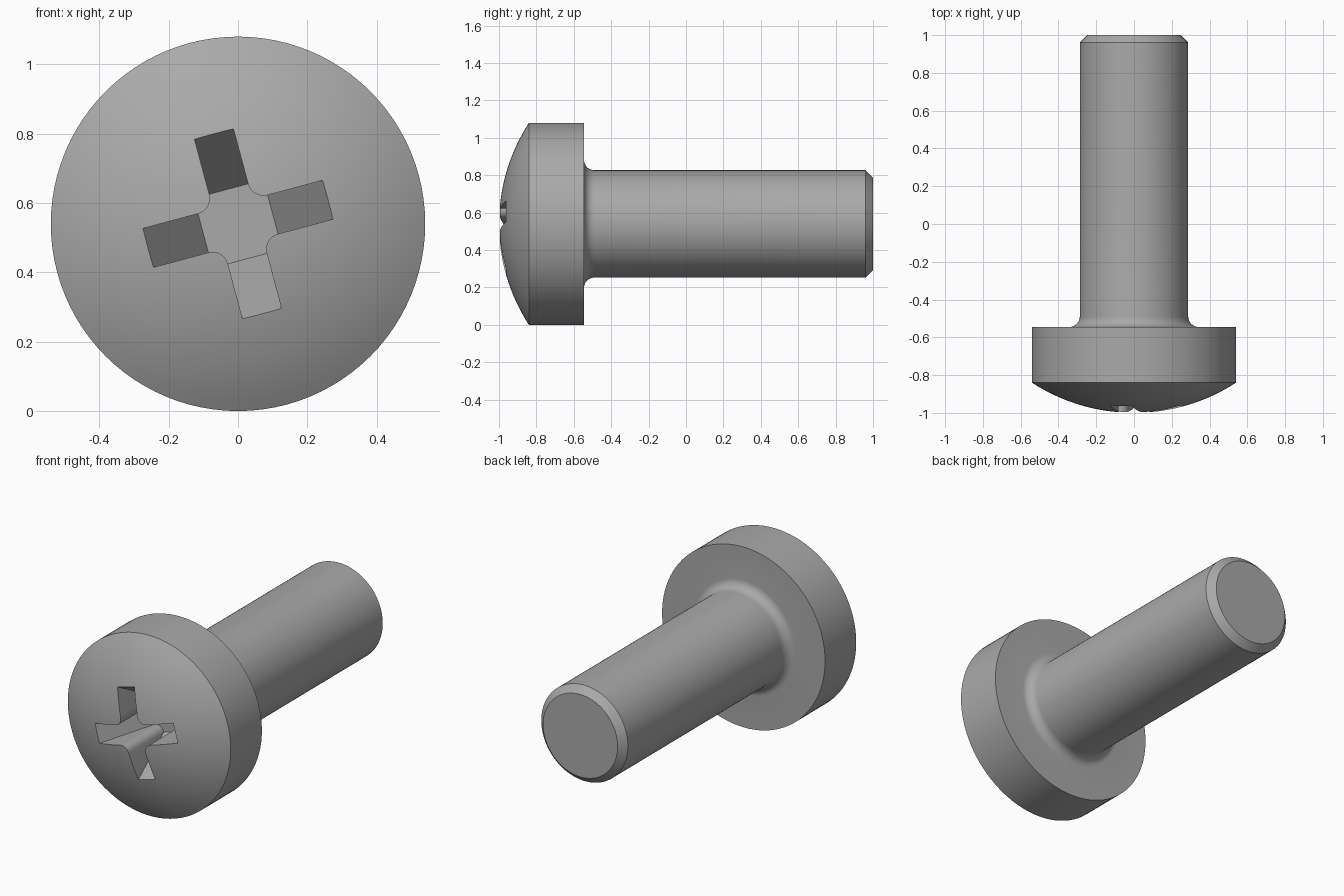
import bpy, bmesh
from math import sin, cos, asin, pi, radians
from mathutils import Matrix, Vector

cube = bpy.data.objects.get("Cube")
if cube:
    bpy.data.objects.remove(cube, do_unlink=True)

AXIS_Z = 0.54
HEAD_R, SHANK_R, FILLET = 0.54, 0.287, 0.055
RIM_Y, UNDER_Y = -0.84, -0.545

steel = bpy.data.materials.new("grey steel")
steel.use_nodes = True
grey = (0.4, 0.4, 0.4, 1)
steel.diffuse_color = grey
steel.node_tree.nodes["Principled BSDF"].inputs["Base Color"].default_value = grey


def make_object(name, bm):
    bmesh.ops.recalc_face_normals(bm, faces=bm.faces)
    mesh = bpy.data.meshes.new(name)
    bm.to_mesh(mesh)
    bm.free()
    mesh.materials.append(steel)
    obj = bpy.data.objects.new(name, mesh)
    bpy.context.collection.objects.link(obj)
    obj.location.z = AXIS_Z
    return obj


# Profile as (radius, y): domed face, rim, fillet under the head, chamfered tip
sag = RIM_Y + 1
dome_r = (HEAD_R ** 2 + sag ** 2) / (2 * sag)
dome_angle = asin(HEAD_R / dome_r)
profile = []
for i in range(17):
    a = dome_angle * i / 16
    profile.append((dome_r * sin(a), -1 + dome_r * (1 - cos(a))))
profile.append((HEAD_R, UNDER_Y))
for i in range(9):
    a = pi / 2 * i / 8
    profile.append((SHANK_R + FILLET * (1 - sin(a)), UNDER_Y + FILLET * (1 - cos(a))))
profile += [(SHANK_R, 0.96), (SHANK_R - 0.04, 1), (0, 1)]

bm = bmesh.new()
verts = [bm.verts.new((r, y, 0)) for r, y in profile]
edges = [bm.edges.new(pair) for pair in zip(verts, verts[1:])]
bmesh.ops.spin(bm, geom=verts + edges, cent=(0, 0, 0), axis=(0, 1, 0),
               angle=2 * pi, steps=96, use_duplicate=False)
bmesh.ops.remove_doubles(bm, verts=bm.verts, dist=0.0005)
screw = make_object("screw", bm)

# Cross recess cutter: straight arm sides, rounded inner corners, sloping arm ends
HALF_W, INNER, OUTER = 0.058, 0.103, 0.268
FRONT_Y, SURFACE_Y, FLOOR_Y = -1.05, -0.963, -0.66
slope = (OUTER - INNER) / (FLOOR_Y - SURFACE_Y)


def cross_ring(bm, y):
    tip = INNER + 0.001 + slope * (FLOOR_Y - y)
    ring = []
    for k in range(4):
        turn = Matrix.Rotation(k * pi / 2 + radians(15), 2)
        points = [(tip, -HALF_W), (tip, HALF_W)]
        for i in range(9):
            a = -pi / 2 - pi / 2 * i / 8
            points.append((INNER + (INNER - HALF_W) * cos(a),
                           INNER + (INNER - HALF_W) * sin(a)))
        for p in points:
            q = turn @ Vector(p)
            ring.append(bm.verts.new((q.x, y, q.y)))
    return ring


bm = bmesh.new()
front, floor = cross_ring(bm, FRONT_Y), cross_ring(bm, FLOOR_Y)
bm.faces.new(front)
bm.faces.new(floor)
for i in range(len(front)):
    j = (i + 1) % len(front)
    bm.faces.new((front[i], front[j], floor[j], floor[i]))
cutter = make_object("recess_cutter", bm)

# Cut the recess and bake it into the screw
cut = screw.modifiers.new("recess", 'BOOLEAN')
cut.object = cutter
cut.operation = 'DIFFERENCE'
cut.solver = 'EXACT'
bpy.context.view_layer.objects.active = screw
screw.select_set(True)
bpy.ops.object.modifier_apply(modifier=cut.name)
bpy.data.objects.remove(cutter, do_unlink=True)

bpy.ops.object.select_all(action='DESELECT')
screw.select_set(True)
bpy.context.view_layer.objects.active = screw
bpy.ops.object.shade_smooth_by_angle(angle=radians(28))
